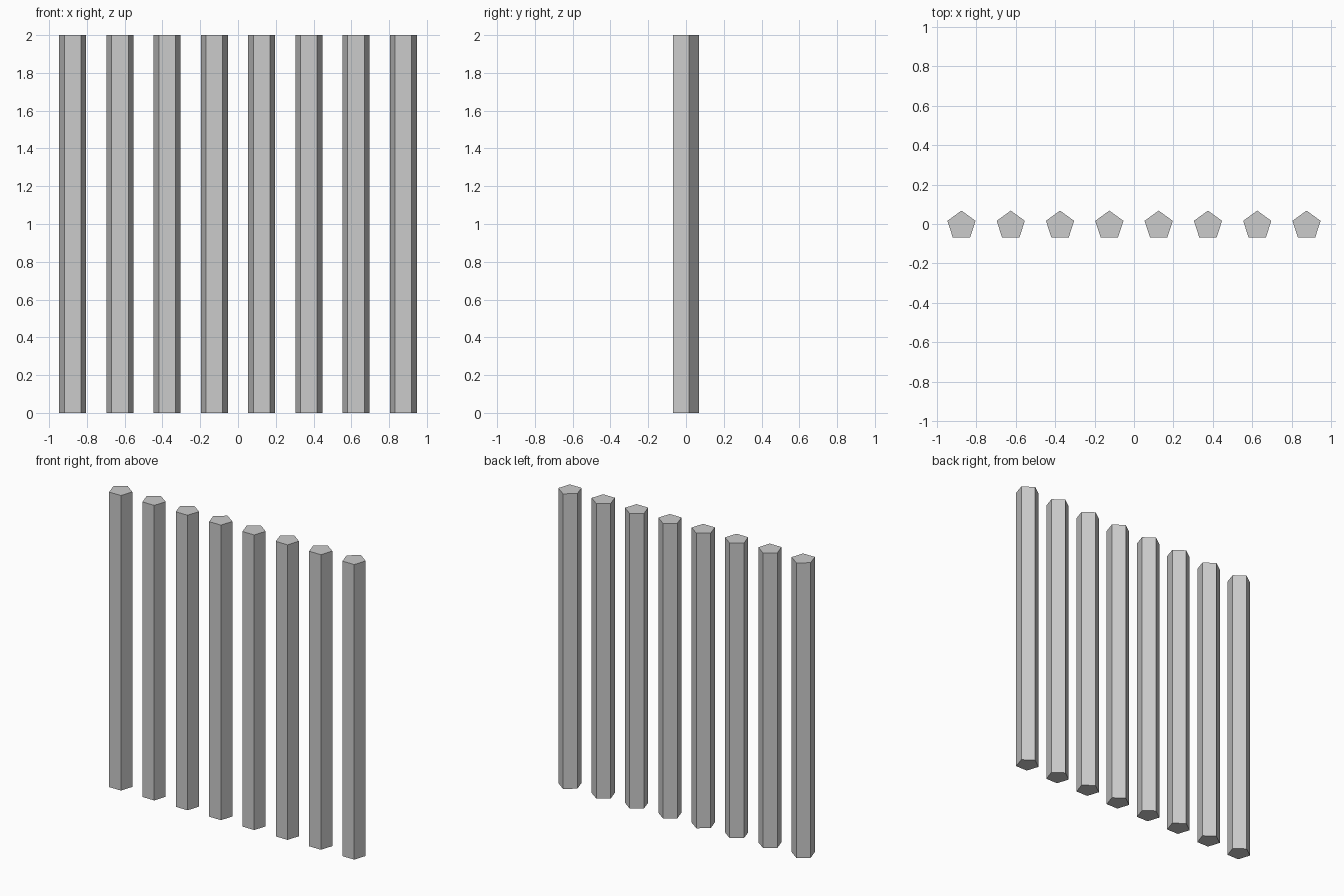
import bpy
import math

if "Cube" in bpy.data.objects:
    bpy.data.objects.remove(bpy.data.objects["Cube"])

COUNT = 8
SPACING = 0.25
RADIUS = 0.075
HEIGHT = 2.0

# Shift so the pentagon's depth is centred on y = 0
y_offset = -RADIUS * (1 - math.cos(math.radians(36))) / 2

# Row of five-sided posts, one corner pointing to the back
for i in range(COUNT):
    x = (i - (COUNT - 1) / 2) * SPACING
    bpy.ops.mesh.primitive_cylinder_add(
        vertices=5, radius=RADIUS, depth=HEIGHT,
        location=(x, y_offset, HEIGHT / 2))
    bpy.context.object.name = f"post_{i + 1}"
